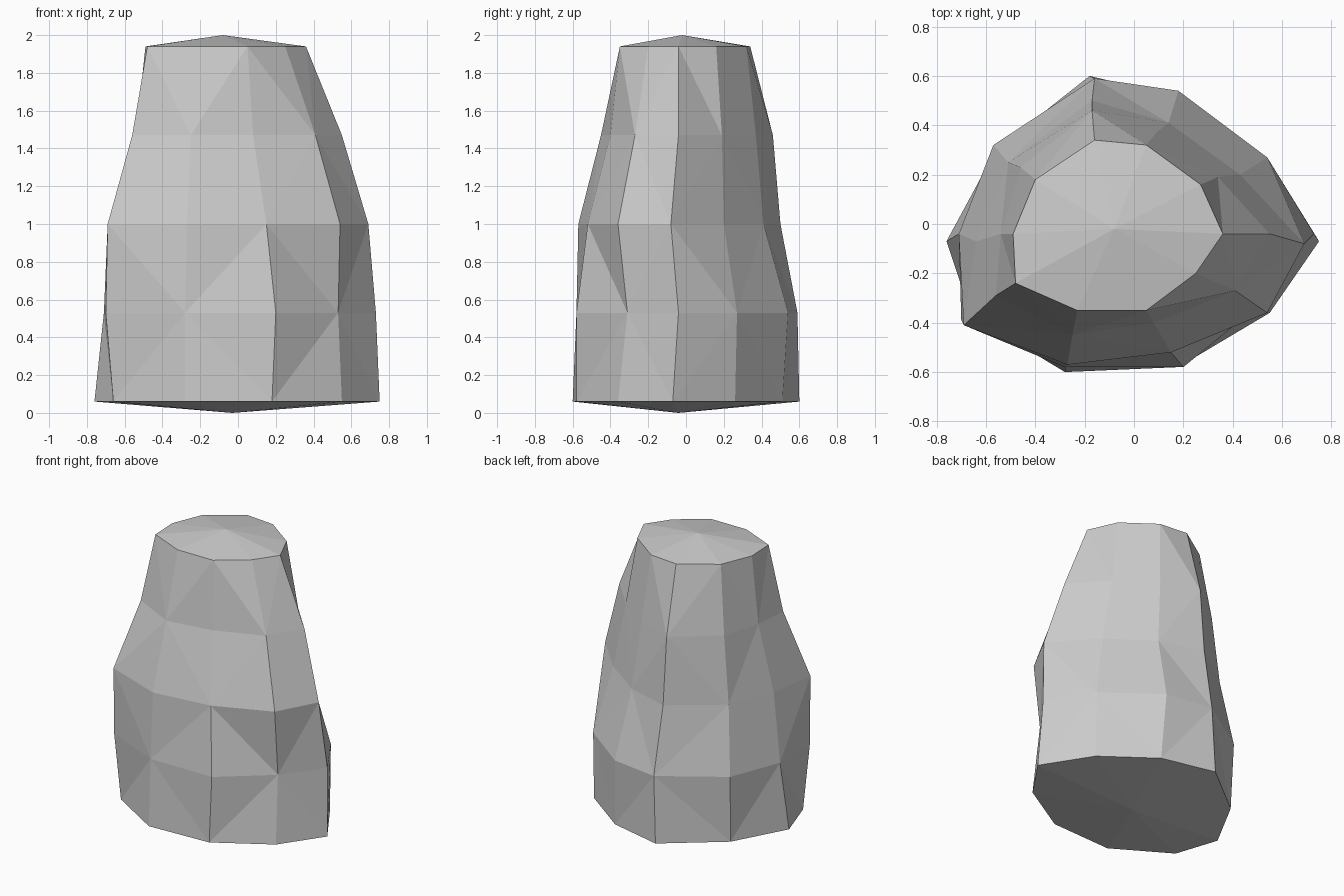
import bpy
import bmesh

# Remove the default cube only
default_cube = bpy.data.objects.get("Cube")
if default_cube:
    bpy.data.objects.remove(default_cube, do_unlink=True)


def make_material(name, colour):
    """Plain flat material, visible in both viewport and render."""
    material = bpy.data.materials.new(name)
    material.use_nodes = True
    material.diffuse_color = colour
    shader = material.node_tree.nodes["Principled BSDF"]
    shader.inputs["Base Color"].default_value = colour
    shader.inputs["Roughness"].default_value = 0.9
    return material


# Evenly spaced heights of the rings, and the shallow cap centres
BASE_RING, TOP_RING, RINGS = 0.06, 1.94, 5
BASE_CENTRE = (-0.03, -0.04, 0)
TOP_CENTRE = (-0.08, -0.02, 2)

# Vertical ridges of the rock, counter-clockwise from the front.
# Each ridge lists its (x, y) on every ring, from base to top.
ridges = {
    "front": [(-.28, -.6), (-.28, -.58), (-.27, -.57), (-.25, -.45), (-.23, -.35)],
    "front_left": [(.18, -.58), (.2, -.58), (.15, -.52), (.08, -.4), (.05, -.35)],
    "left_front": [(.55, -.36), (.53, -.31), (.54, -.36), (.41, -.27), (.25, -.2)],
    "left": [(.75, -.07), (.73, -.04), (.69, -.08), (.55, -.04), (.36, -.04)],
    "left_back": [(.54, .26), (.54, .27), (.43, .2), (.34, .19), (.27, .16)],
    "back_left": [(.2, .51), (.18, .54), (.14, .41), (.09, .37), (.05, .32)],
    "back": [(-.18, .6), (-.16, .59), (-.17, .5), (-.17, .46), (-.16, .34)],
    "back_right": [(-.56, .3), (-.57, .32), (-.51, .25), (-.46, .23), (-.4, .18)],
    "right": [(-.76, -.07), (-.71, -.04), (-.64, -.07), (-.54, -.04), (-.49, -.04)],
    "right_front": [(-.66, -.37), (-.7, -.39), (-.69, -.41), (-.56, -.29), (-.48, -.24)],
}


def ring_height(ring):
    return BASE_RING + (TOP_RING - BASE_RING) * ring / (RINGS - 1)


def build_rock(name, material):
    bm = bmesh.new()
    columns = [
        [bm.verts.new((x, y, ring_height(ring))) for ring, (x, y) in enumerate(ridge)]
        for ridge in ridges.values()
    ]
    base = bm.verts.new(BASE_CENTRE)
    top = bm.verts.new(TOP_CENTRE)

    for index, near in enumerate(columns):
        far = columns[(index + 1) % len(columns)]

        # Side facets, with the diagonals alternating like a checkerboard
        for ring in range(RINGS - 1):
            a, b = near[ring], far[ring]
            c, d = far[ring + 1], near[ring + 1]
            if (index + ring) % 2:
                facets = [(a, b, c), (a, c, d)]
            else:
                facets = [(a, b, d), (b, c, d)]
            for facet in facets:
                bm.faces.new(facet)

        # Fans closing the base and the top
        bm.faces.new((base, far[0], near[0]))
        bm.faces.new((top, near[-1], far[-1]))

    bmesh.ops.recalc_face_normals(bm, faces=bm.faces)
    mesh = bpy.data.meshes.new(name)
    bm.to_mesh(mesh)
    bm.free()
    mesh.materials.append(material)
    rock = bpy.data.objects.new(name, mesh)
    bpy.context.collection.objects.link(rock)
    return rock


stone_grey = make_material("stone_grey", (0.6, 0.6, 0.6, 1))
build_rock("rock_pillar", stone_grey)
